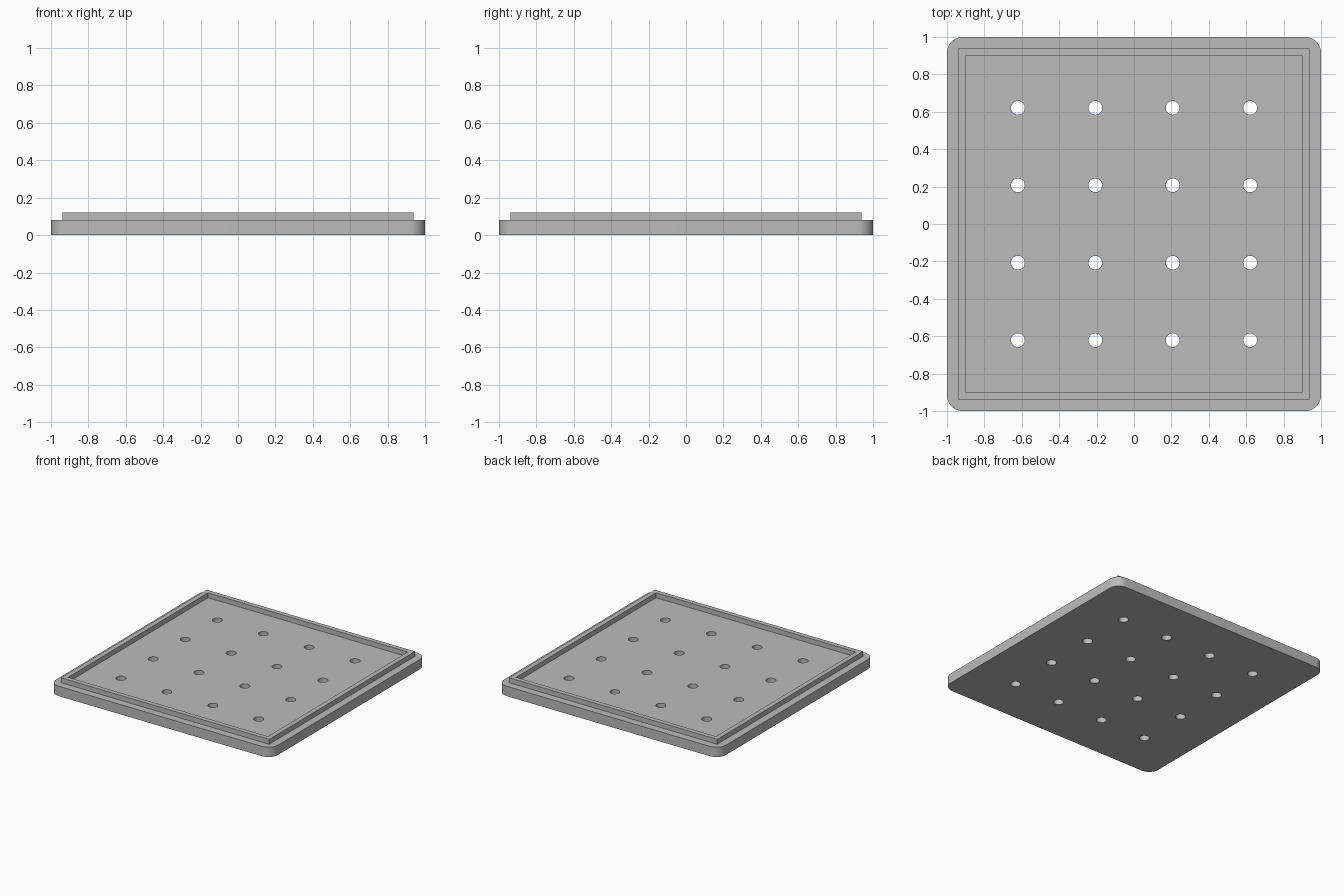
import bpy
import bmesh
import math

if "Cube" in bpy.data.objects:
    bpy.data.objects.remove(bpy.data.objects["Cube"], do_unlink=True)

BASE_TOP, LIP_TOP = 0.08, 0.12
CORNER = 0.085
LIP_OUT, LIP_IN = 0.939, 0.901
HOLE_R, PITCH = 0.037, 0.414

grey = bpy.data.materials.new("plain grey")
grey.use_nodes = True
colour = (0.5, 0.5, 0.5, 1)
grey.diffuse_color = colour
grey.node_tree.nodes["Principled BSDF"].inputs["Base Color"].default_value = colour


def make_object(name, bm):
    bmesh.ops.recalc_face_normals(bm, faces=bm.faces)
    mesh = bpy.data.meshes.new(name)
    bm.to_mesh(mesh)
    bm.free()
    mesh.materials.append(grey)
    obj = bpy.data.objects.new(name, mesh)
    bpy.context.collection.objects.link(obj)
    return obj


def extrude_up(bm, faces, height):
    result = bmesh.ops.extrude_face_region(bm, geom=faces)
    verts = [g for g in result["geom"] if isinstance(g, bmesh.types.BMVert)]
    bmesh.ops.translate(bm, verts=verts, vec=(0, 0, height))


def square(bm, half, z):
    signs = ((-1, -1), (1, -1), (1, 1), (-1, 1))
    return [bm.verts.new((half * x, half * y, z)) for x, y in signs]


# Base plate with rounded corners
bm = bmesh.new()
outline = []
for quarter in range(4):
    mid = math.pi / 4 + quarter * math.pi / 2
    cx = math.copysign(1 - CORNER, math.cos(mid))
    cy = math.copysign(1 - CORNER, math.sin(mid))
    for step in range(13):
        a = (quarter + step / 12) * math.pi / 2
        outline.append(bm.verts.new((cx + CORNER * math.cos(a), cy + CORNER * math.sin(a), 0)))
extrude_up(bm, [bm.faces.new(outline)], BASE_TOP)
base = make_object("base_plate", bm)

# Grid of drain holes cut through the plate
bm = bmesh.new()
for col in range(4):
    for row in range(4):
        made = bmesh.ops.create_cone(bm, cap_ends=True, segments=32,
                                     radius1=HOLE_R, radius2=HOLE_R, depth=0.3)
        bmesh.ops.translate(bm, verts=made["verts"],
                            vec=((col - 1.5) * PITCH, (row - 1.5) * PITCH, 0.05))
cutter = make_object("hole_cutter", bm)
cutter.hide_render = True

bpy.context.view_layer.objects.active = base
base.select_set(True)
cut = base.modifiers.new("holes", "BOOLEAN")
cut.object = cutter
cut.solver = "EXACT"
bpy.ops.object.modifier_apply(modifier=cut.name)
bpy.data.objects.remove(cutter, do_unlink=True)
bpy.ops.object.shade_smooth_by_angle(angle=math.radians(30))

# Raised square lip on top of the plate
bm = bmesh.new()
outer, inner = square(bm, LIP_OUT, BASE_TOP), square(bm, LIP_IN, BASE_TOP)
ring = []
for i in range(4):
    j = (i + 1) % 4
    ring.append(bm.faces.new((outer[i], outer[j], inner[j], inner[i])))
extrude_up(bm, ring, LIP_TOP - BASE_TOP)
make_object("raised_lip", bm)
